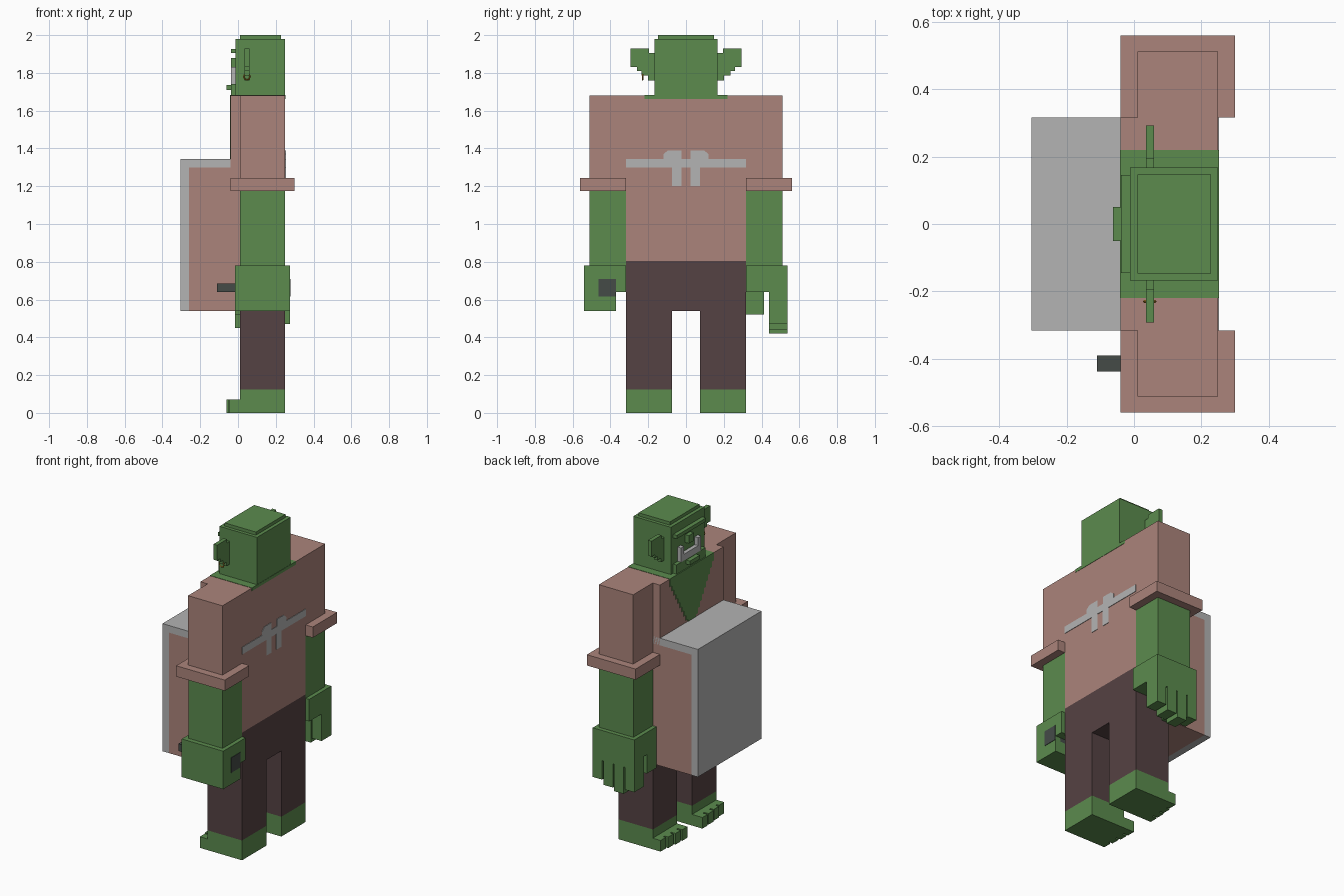
import bpy, bmesh, math
from mathutils import Matrix, Vector


def material(name, rgb):
    m = bpy.data.materials.new(name)
    m.diffuse_color = [(c / 255) ** 2.2 for c in rgb] + [1]
    return m


GREEN = material("green_skin", (92, 138, 79))
PINK = material("pink_cloth", (170, 131, 122))
BROWN = material("brown_cloth", (86, 68, 69))
GREY = material("apron_grey", (178, 178, 178))
DARK = material("dark_handle", (70, 76, 73))
GOLD = material("gold", (190, 140, 50))


def finish(name, bm, mat):
    bmesh.ops.recalc_face_normals(bm, faces=bm.faces)
    me = bpy.data.meshes.new(name)
    bm.to_mesh(me)
    bm.free()
    me.materials.append(mat)
    ob = bpy.data.objects.new(name, me)
    bpy.context.collection.objects.link(ob)
    return ob


def blocks(name, mat, *boxes):
    """One object from boxes given as (x0, x1, y0, y1, z0, z1)."""
    bm = bmesh.new()
    for x0, x1, y0, y1, z0, z1 in boxes:
        centre = Vector((x0 + x1, y0 + y1, z0 + z1)) / 2
        size = (abs(x1 - x0), abs(y1 - y0), abs(z1 - z0), 1)
        bmesh.ops.create_cube(bm, size=1, matrix=Matrix.Translation(centre) @ Matrix.Diagonal(size))
    return finish(name, bm, mat)


def plate(name, mat, outline, x0, x1):
    """Outline in (y, z) extruded along x."""
    bm = bmesh.new()
    face = bm.faces.new([bm.verts.new((x0, y, z)) for y, z in outline])
    new = bmesh.ops.extrude_face_region(bm, geom=[face])["geom"]
    bmesh.ops.translate(bm, vec=(x1 - x0, 0, 0), verts=[v for v in new if isinstance(v, bmesh.types.BMVert)])
    return finish(name, bm, mat)


# Torso, round belly block and apron
blocks("torso", PINK, (-0.04, 0.25, -0.317, 0.317, 0.805, 1.68))
blocks("belly", PINK, (-0.26, 0.01, -0.317, 0.317, 0.54, 1.30))
blocks("apron", GREY, (-0.305, -0.26, -0.317, 0.317, 0.54, 1.345),
       (-0.26, 0.01, -0.317, 0.317, 1.30, 1.345))

# Apron tie on the back
blocks("apron_tie", GREY, (0.248, 0.253, -0.317, 0.317, 1.30, 1.345),
       (0.248, 0.253, -0.075, -0.025, 1.20, 1.30), (0.248, 0.253, 0.023, 0.073, 1.20, 1.30))
for s in (-1, 1):
    plate("tie_loop", GREY, [(s * y, z) for y, z in
          ((0.025, 1.34), (0.025, 1.39), (0.095, 1.39), (0.12, 1.37), (0.12, 1.34))], 0.248, 0.253)

# Bare neckline: collar slab and stepped chest opening
blocks("neck_base", GREEN, (-0.042, 0.252, -0.22, 0.22, 1.662, 1.682))
steps = 11
chest = []
for i in range(steps):
    w = 0.22 * (1 - i / steps)
    top = 1.665 - i * 0.034
    chest.append((-0.042, -0.03, -w, w, top - 0.034, top))
blocks("open_chest", GREEN, *chest)

# Trousers
blocks("trouser_hips", BROWN, (0.01, 0.25, -0.317, 0.317, 0.54, 0.805))

for s, side in ((-1, "right"), (1, "left")):
    # Leg, foot and toes
    blocks(side + "_trouser_leg", BROWN, (0.01, 0.25, s * 0.075, s * 0.317, 0.125, 0.54))
    toes = [(-0.03, 0.01, s * 0.075, s * 0.317, 0, 0.07)]
    for i, tip in enumerate((-0.062, -0.06, -0.053, -0.045)):
        y = 0.075 + i * 0.0635
        toes.append((tip, -0.03, s * y, s * (y + 0.0515), 0, 0.07))
    blocks(side + "_foot", GREEN, (0.01, 0.25, s * 0.075, s * 0.317, 0, 0.125), *toes)

    # Sleeve, cuff and forearm
    blocks(side + "_sleeve", PINK, (0.01, 0.25, s * 0.317, s * 0.512, 1.24, 1.68))
    blocks(side + "_cuff", PINK, (-0.04, 0.30, s * 0.317, s * 0.56, 1.175, 1.243))
    blocks(side + "_forearm", GREEN, (0.01, 0.25, s * 0.317, s * 0.51, 0.78, 1.175))

    # Ear
    ear = ((0.16, 1.76), (0.20, 1.76), (0.20, 1.785), (0.235, 1.785), (0.235, 1.81),
           (0.26, 1.81), (0.26, 1.83), (0.293, 1.83), (0.293, 1.928), (0.195, 1.928),
           (0.195, 1.905), (0.16, 1.905))
    plate(side + "_ear", GREEN, [(s * y, z) for y, z in ear], 0.035, 0.06)

# Closed right hand with the handle it grips
blocks("right_hand", GREEN, (-0.015, 0.275, -0.54, -0.37, 0.54, 0.78),
       (-0.015, 0.275, -0.37, -0.317, 0.64, 0.78))
blocks("handle", DARK, (-0.11, 0.0, -0.438, -0.39, 0.64, 0.685),
       (0.20, 0.278, -0.463, -0.37, 0.615, 0.71))

# Open left hand with thumb and fingers
fingers = []
for i, low in enumerate((0.45, 0.42, 0.44, 0.47)):
    x = -0.015 + i * 0.075
    fingers.append((x, x + 0.065, 0.44, 0.537, low, 0.59))
blocks("left_hand", GREEN, (-0.015, 0.275, 0.317, 0.537, 0.64, 0.78),
       (-0.015, 0.275, 0.44, 0.537, 0.59, 0.64),
       (-0.015, 0.06, 0.317, 0.412, 0.52, 0.64), *fingers)

# Head, crown and face
blocks("head", GREEN, (-0.012, 0.25, -0.168, 0.168, 1.68, 1.98))
blocks("crown", GREEN, (0.01, 0.228, -0.147, 0.147, 1.98, 2.0))
blocks("brow", GREEN, (-0.038, -0.012, -0.145, 0.145, 1.905, 1.927))
blocks("nose", GREEN, (-0.038, -0.012, -0.025, 0.025, 1.83, 1.88))
blocks("chin", GREEN, (-0.036, -0.012, -0.145, 0.145, 1.68, 1.74),
       (-0.062, -0.036, -0.05, 0.05, 1.71, 1.735))
blocks("moustache", GREY, (-0.036, -0.012, -0.10, 0.10, 1.74, 1.78),
       (-0.036, -0.012, -0.10, -0.07, 1.78, 1.83), (-0.036, -0.012, 0.07, 0.10, 1.78, 1.83))

# Earring
bpy.ops.mesh.primitive_torus_add(location=(0.047, -0.23, 1.78), rotation=(math.pi / 2, 0, 0),
                                 major_radius=0.017, minor_radius=0.004, major_segments=8, minor_segments=4)
ring = bpy.context.object
ring.name = "earring"
ring.data.materials.append(GOLD)
